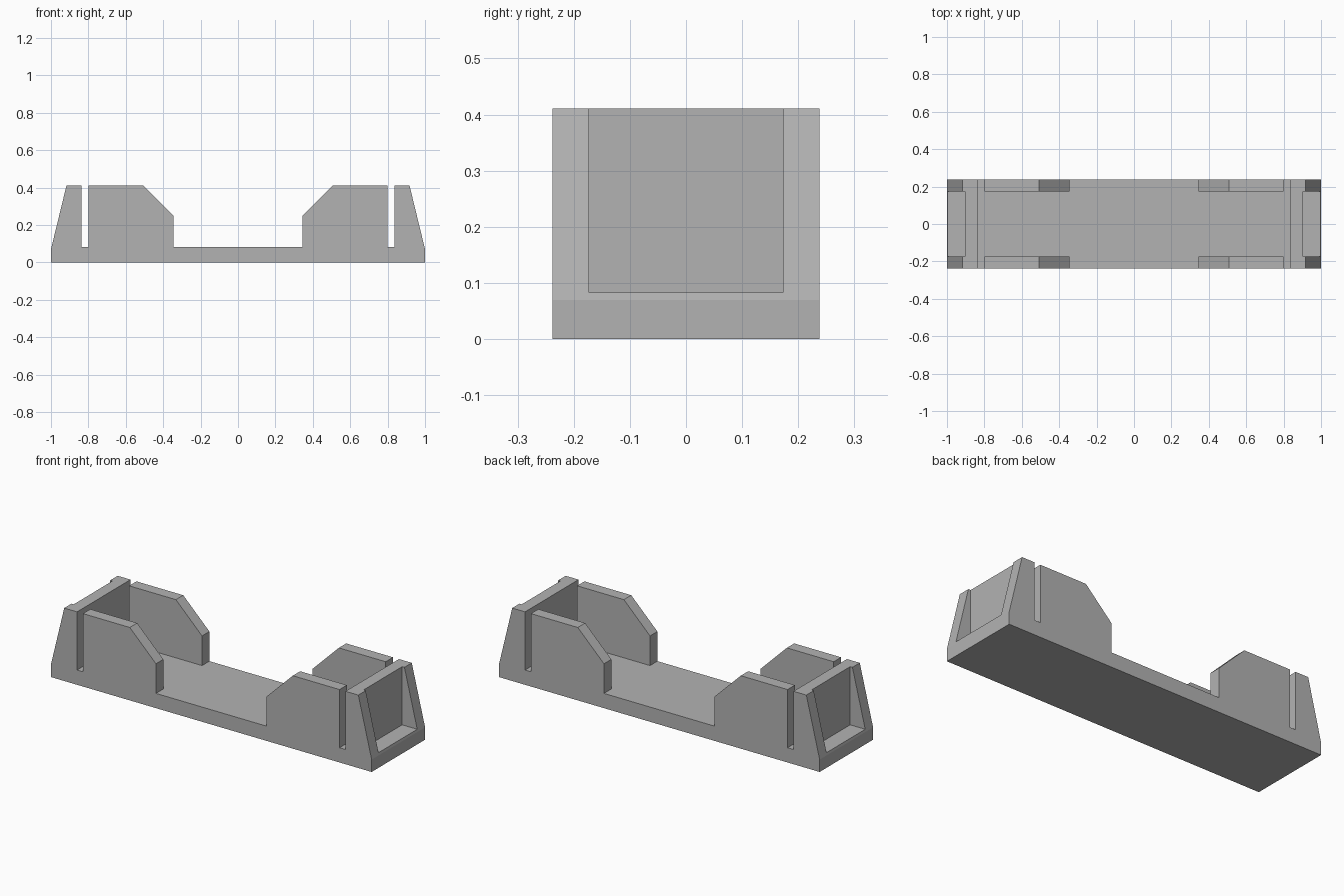
import bpy
import bmesh

cube = bpy.data.objects.get("Cube")
if cube:
    bpy.data.objects.remove(cube, do_unlink=True)

HALF_DEPTH = 0.238   # half of the cradle's depth
INNER = 0.1725       # inner face of the side walls
FLOOR = 0.083        # top of the base slab
TOP = 0.411          # top of all walls

grey = bpy.data.materials.new("plain grey")
grey.use_nodes = True
colour = (0.45, 0.45, 0.45, 1)
grey.diffuse_color = colour
grey.node_tree.nodes["Principled BSDF"].inputs["Base Color"].default_value = colour


def add_object(name, bm):
    bmesh.ops.recalc_face_normals(bm, faces=bm.faces)
    mesh = bpy.data.meshes.new(name)
    bm.to_mesh(mesh)
    bm.free()
    mesh.materials.append(grey)
    obj = bpy.data.objects.new(name, mesh)
    bpy.context.collection.objects.link(obj)
    return obj


def extrude_profile(name, points, y0, y1):
    """Closed x-z outline, extruded along y."""
    bm = bmesh.new()
    face = bm.faces.new([bm.verts.new((x, y0, z)) for x, z in points])
    result = bmesh.ops.extrude_face_region(bm, geom=[face])
    verts = [v for v in result["geom"] if isinstance(v, bmesh.types.BMVert)]
    bmesh.ops.translate(bm, verts=verts, vec=(0, y1 - y0, 0))
    return add_object(name, bm)


# Cradle body: side walls, slots and sloping end gussets in one outline
half = [
    (0.345, FLOOR), (0.345, 0.25), (0.508, TOP), (0.80, TOP),
    (0.80, FLOOR), (0.837, FLOOR), (0.837, TOP), (0.917, TOP),
    (1.0, 0.07), (1.0, 0.0),
]
outline = half + [(-x, z) for x, z in reversed(half)]
body = extrude_profile("cradle_body", outline, -HALF_DEPTH, HALF_DEPTH)

# Hollows: the channel between the walls and a recess outside each end wall
for name, x0, x1 in (("channel_cutter", -0.837, 0.837),
                     ("left_recess_cutter", 0.903, 1.2),
                     ("right_recess_cutter", -1.2, -0.903)):
    box = [(x0, FLOOR), (x1, FLOOR), (x1, 0.6), (x0, 0.6)]
    cutter = extrude_profile(name, box, -INNER, INNER)
    cutter.hide_render = True
    cutter.hide_viewport = True
    cutter.display_type = 'WIRE'
    cut = body.modifiers.new(name, 'BOOLEAN')
    cut.operation = 'DIFFERENCE'
    cut.solver = 'EXACT'
    cut.object = cutter
